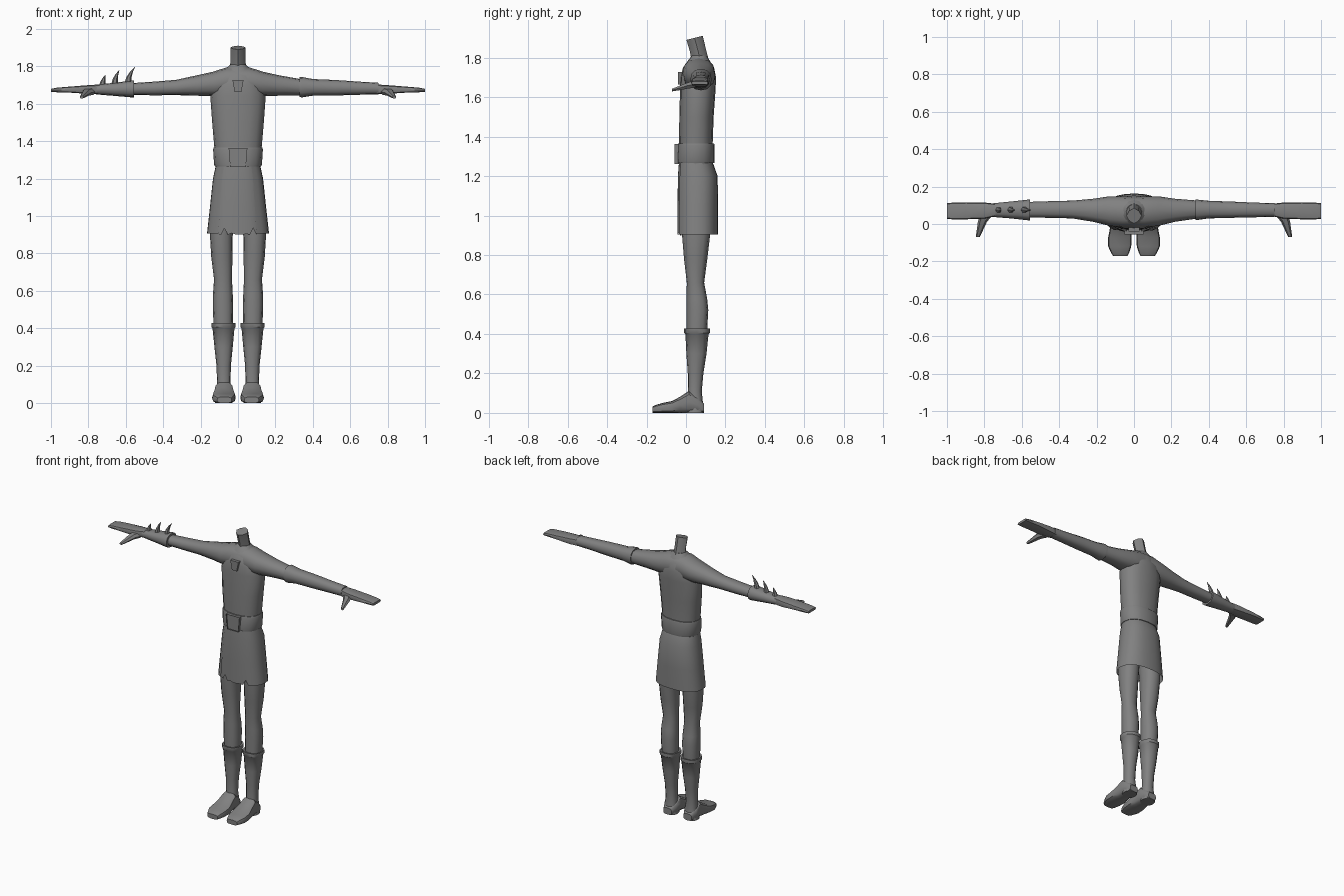
import bpy, bmesh, math

grey = bpy.data.materials.new("plain grey")
grey.diffuse_color = (0.22, 0.22, 0.22, 1)


def finish(name, bm, angle=40):
    bmesh.ops.recalc_face_normals(bm, faces=bm.faces)
    me = bpy.data.meshes.new(name)
    bm.to_mesh(me)
    bm.free()
    me.materials.append(grey)
    ob = bpy.data.objects.new(name, me)
    bpy.context.collection.objects.link(ob)
    bpy.ops.object.select_all(action='DESELECT')
    ob.select_set(True)
    bpy.context.view_layer.objects.active = ob
    bpy.ops.object.shade_smooth_by_angle(angle=math.radians(angle))
    return ob


def loft(name, axis, rings, sides=12, power=0.85, side=1, arc=None, hem=None, angle=40):
    """Skin rings (position, a0, a1, b0, b1); a and b are the other two axes in order.
    arc = (start, end) in degrees makes an open sheet; hem lifts its last ring."""
    bm = bmesh.new()
    rows = []
    start, end = arc or (0, 360)
    count = sides + 1 if arc else sides
    for r, (p, a0, a1, b0, b1) in enumerate(rings):
        row = []
        for i in range(count):
            t = math.radians(start + (end - start) * i / sides)
            c, s = math.cos(t), math.sin(t)
            a = (a0 + a1) / 2 + (a1 - a0) / 2 * math.copysign(abs(c) ** power, c)
            b = (b0 + b1) / 2 + (b1 - b0) / 2 * math.copysign(abs(s) ** power, s)
            q = p + (hem[i % len(hem)] if hem and r == len(rings) - 1 else 0)
            x, y, z = {'x': (q, a, b), 'y': (a, q, b), 'z': (a, b, q)}[axis]
            row.append(bm.verts.new((x * side, y, z)))
        rows.append(row)
    for lo, hi in zip(rows, rows[1:]):
        for i in range(sides):
            j = (i + 1) % count
            bm.faces.new((lo[i], lo[j], hi[j], hi[i]))
    if not arc:
        bm.faces.new(rows[0])
        bm.faces.new(rows[-1])
    return finish(name, bm, angle)


def plate(name, outline, y0, y1, rim=0, sink=0):
    """Flat outline in x, z, thickened in y, with an optional sunken middle."""
    bm = bmesh.new()
    front = bm.faces.new([bm.verts.new((x, y0, z)) for x, z in outline])
    back = [bm.verts.new((x, y1, z)) for x, z in outline]
    fv, n = list(front.verts), len(outline)
    for i in range(n):
        bm.faces.new((fv[i], fv[(i + 1) % n], back[(i + 1) % n], back[i]))
    bm.faces.new(back)
    if rim:
        bmesh.ops.inset_individual(bm, faces=[front], thickness=rim)
        for v in front.verts:
            v.co.y += sink
    return finish(name, bm, 20)


# Torso, neck and sleeves
loft("torso", 'z', [
    (1.24, -.120, .120, -.035, .135), (1.36, -.126, .126, -.035, .135),
    (1.50, -.138, .138, -.034, .140), (1.64, -.148, .148, -.030, .150),
    (1.70, -.135, .135, -.028, .152), (1.75, -.105, .105, -.015, .142),
    (1.785, -.065, .065, .010, .120), (1.81, -.040, .040, .030, .105)], sides=16)
neck = loft("neck", 'z', [
    (1.78, -.045, .045, .028, .118), (1.83, -.040, .040, .020, .104),
    (1.90, -.041, .041, .002, .085)], sides=8, power=1.3)
for v in neck.data.vertices:        # slanted cut at the neck top
    if v.co.z > 1.89:
        v.co.z += (v.co.y - .043) * .25

shoulder = [(0, -.015, .145, 1.64, 1.80), (.06, -.018, .148, 1.64, 1.795),
            (.13, -.010, .148, 1.64, 1.772), (.22, .012, .135, 1.643, 1.752)]
loft("left_arm", 'x', shoulder + [(.345, .030, .125, 1.645, 1.730)])
loft("right_arm", 'x', shoulder + [(.33, .030, .125, 1.646, 1.728),
                                   (.45, .033, .122, 1.645, 1.718),
                                   (.57, .035, .118, 1.647, 1.710)], side=-1)

# Bracers: a long one on one arm, a short spiked one on the other
loft("long_bracer", 'x', [
    (.328, .022, .130, 1.636, 1.743), (.342, .022, .130, 1.634, 1.743),
    (.40, .030, .124, 1.643, 1.732), (.52, .033, .120, 1.644, 1.727),
    (.65, .036, .114, 1.648, 1.718), (.752, .038, .112, 1.650, 1.712)])
loft("spiked_bracer", 'x', [
    (.555, .020, .130, 1.634, 1.724), (.57, .020, .130, 1.634, 1.724),
    (.66, .030, .120, 1.642, 1.712), (.76, .038, .110, 1.650, 1.702)], side=-1)
for k, (x, base, tip, lean) in enumerate([(-.725, 1.695, 1.754, .016),
                                          (-.66, 1.703, 1.780, .025),
                                          (-.588, 1.712, 1.797, .038)]):
    rings = []
    for t, r in ((0, .018), (.35, .014), (.7, .008), (1, .001)):
        c = x + lean * t * t
        rings.append((base + (tip - base) * t, c - r, c + r, .075 - r, .075 + r))
    loft(f"bracer_spike_{k + 1}", 'z', rings, sides=6, power=1)

# Skirt: wrapped sheet open at the front, with a ragged panel behind the opening
loft("skirt_wrap", 'z', [
    (1.265, -.120, .120, -.040, .137), (1.20, -.134, .134, -.046, .160),
    (1.05, -.150, .150, -.049, .163), (.905, -.166, .166, -.050, .163)],
    sides=20, arc=(-57, 234))
loft("skirt_front_panel", 'z', [
    (1.265, -.116, .116, -.036, .130), (1.20, -.128, .128, -.041, .150),
    (1.05, -.142, .142, -.043, .155), (.90, -.152, .152, -.044, .155)],
    sides=12, arc=(222, 314), hem=[.02, 0, 0, .035, 0, .008, 0, 0, .004, 0, .035, 0, .015])

# Belt, buckle and chest ornament
loft("belt", 'z', [
    (1.265, -.124, .124, -.045, .143), (1.275, -.128, .128, -.046, .145),
    (1.355, -.133, .133, -.043, .145), (1.365, -.130, .130, -.040, .142)], sides=16)
plate("belt_buckle", [(-.042, 1.262), (.042, 1.262), (.050, 1.362), (-.050, 1.362)],
      -.057, -.035, rim=.013, sink=.008)
plate("chest_ornament", [(-.018, 1.664), (.018, 1.664), (.030, 1.728), (-.030, 1.728)],
      -.038, -.015, rim=.005, sink=-.002)

# Hands, legs, boots and feet on both sides
for word, s in (("left", 1), ("right", -1)):
    loft(word + "_hand", 'x', [
        (.74, .042, .108, 1.652, 1.704), (.80, .028, .115, 1.652, 1.700),
        (.90, .025, .116, 1.659, 1.692), (.97, .025, .114, 1.661, 1.686),
        (1.0, .027, .112, 1.663, 1.680)], sides=10, power=.55, side=s)
    loft(word + "_thumb", 'y', [
        (.05, .755, .825, 1.646, 1.688), (.01, .787, .835, 1.641, 1.676),
        (-.035, .808, .841, 1.633, 1.658), (-.07, .825, .846, 1.628, 1.643)],
        sides=6, side=s)
    loft(word + "_leg", 'z', [
        (1.20, .002, .122, -.028, .130), (1.00, .020, .150, -.024, .128),
        (.90, .028, .150, -.020, .122), (.78, .030, .143, -.010, .108),
        (.66, .032, .128, .004, .092), (.58, .028, .134, .003, .107),
        (.52, .026, .135, .003, .113), (.40, .028, .130, .004, .106)], side=s)
    loft(word + "_boot", 'z', [
        (.425, .022, .134, .000, .110), (.428, .014, .142, -.009, .121),
        (.405, .014, .142, -.009, .121), (.398, .019, .136, -.003, .114),
        (.30, .028, .126, .002, .104), (.20, .038, .115, .009, .088),
        (.11, .040, .112, .010, .080), (.05, .032, .118, .005, .086),
        (.0, .030, .122, .000, .092)], side=s)
    # Sole stays flat, instep rises towards the ankle
    loft(word + "_foot", 'y', [
        (.092, .045, .107, .0, .045), (.06, .028, .122, .0, .080),
        (.015, .026, .124, .0, .112), (-.03, .020, .130, .0, .082),
        (-.07, .012, .138, .0, .060), (-.12, .015, .138, .0, .050),
        (-.155, .026, .122, .0, .040), (-.170, .034, .112, .0, .032)],
        sides=12, power=.6, side=s)
